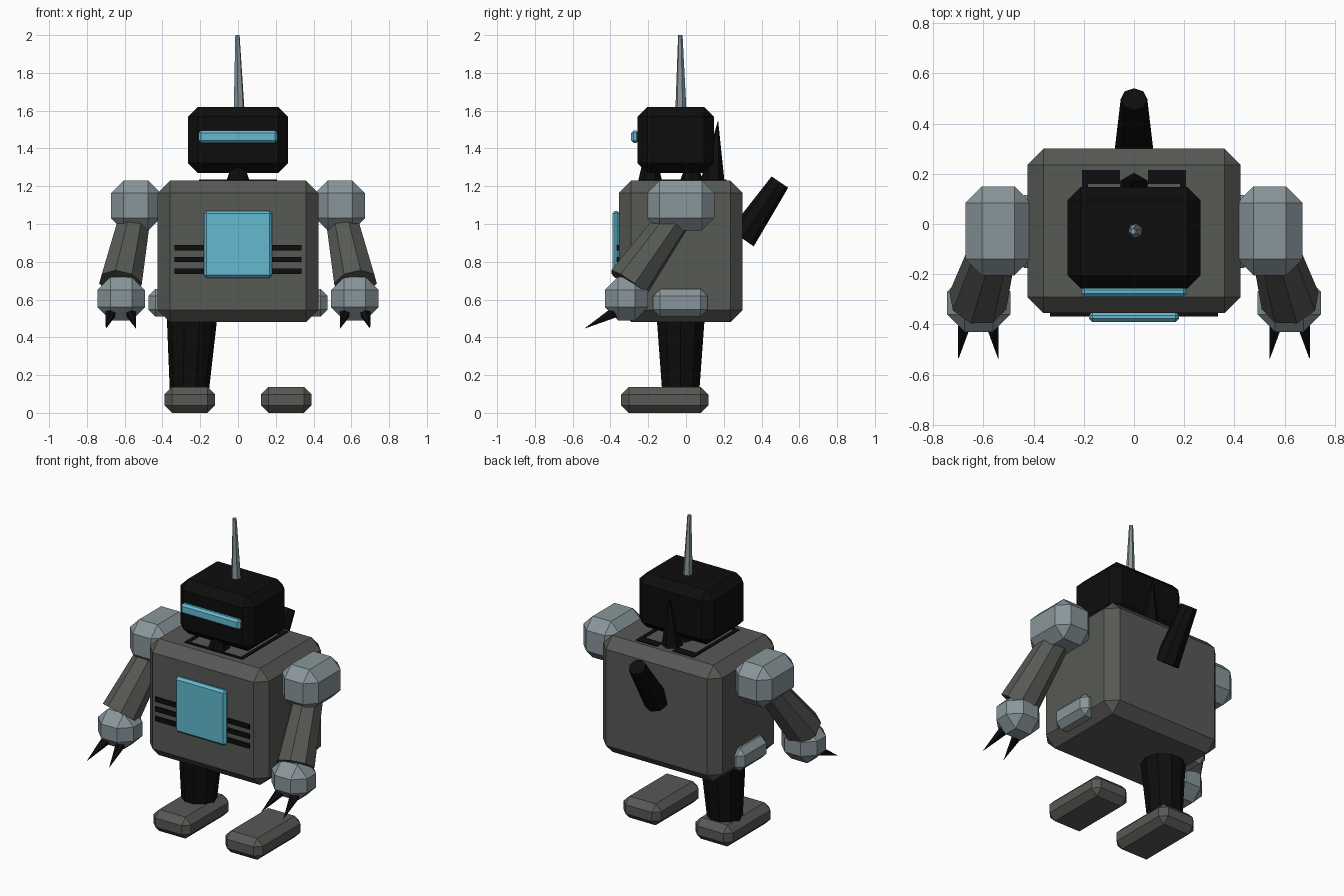
import bpy, bmesh
from mathutils import Vector, Matrix

old = bpy.data.objects.get("Cube")
if old:
    bpy.data.objects.remove(old, do_unlink=True)


def material(name, rgb):
    m = bpy.data.materials.new(name)
    m.use_nodes = True
    color = (*rgb, 1)
    m.diffuse_color = color
    m.node_tree.nodes["Principled BSDF"].inputs["Base Color"].default_value = color
    return m


GREY = material("dark grey", (0.095, 0.10, 0.09))
BLACK = material("black", (0.004, 0.004, 0.004))
STEEL = material("blue grey steel", (0.25, 0.305, 0.325))
CYAN = material("cyan", (0.125, 0.49, 0.63))


def finish(name, bm, mat):
    bmesh.ops.recalc_face_normals(bm, faces=bm.faces)
    me = bpy.data.meshes.new(name)
    bm.to_mesh(me)
    bm.free()
    me.materials.append(mat)
    ob = bpy.data.objects.new(name, me)
    bpy.context.scene.collection.objects.link(ob)
    return ob


def block(name, x, y, z, mat, chamfer=0.0):
    """Chamfered box from (min, max) ranges."""
    ranges = (x, y, z)
    size = Vector([hi - lo for lo, hi in ranges])
    mid = Vector([(hi + lo) / 2 for lo, hi in ranges])
    bm = bmesh.new()
    bmesh.ops.create_cube(bm, size=1, matrix=Matrix.Translation(mid) @ Matrix.Diagonal(size).to_4x4())
    if chamfer:
        bmesh.ops.bevel(bm, geom=bm.edges[:], offset=chamfer, segments=1,
                        affect='EDGES', profile=0.5)
    return finish(name, bm, mat)


def taper(name, start, end, r1, r2, mat, sides=8):
    """Tapered prism between two points."""
    a, b = Vector(start), Vector(end)
    d = b - a
    bm = bmesh.new()
    mat4 = Matrix.Translation((a + b) / 2) @ d.to_track_quat('Z', 'Y').to_matrix().to_4x4()
    bmesh.ops.create_cone(bm, cap_ends=True, segments=sides, radius1=r1, radius2=r2,
                          depth=d.length, matrix=mat4)
    return finish(name, bm, mat)


# Torso and front fittings
block("torso", (-0.425, 0.425), (-0.355, 0.30), (0.48, 1.23), GREY, 0.065)
block("chest_panel", (-0.18, 0.18), (-0.39, -0.35), (0.715, 1.07), CYAN, 0.014)
for i in range(3):
    z = 0.75 + i * 0.062
    block(f"vent_slot_{i + 1}", (-0.335, 0.335), (-0.368, -0.35), (z - 0.014, z + 0.014), BLACK)

# Head, visor and antenna
block("head", (-0.265, 0.265), (-0.257, 0.147), (1.27, 1.62), BLACK, 0.052)
block("visor", (-0.21, 0.21), (-0.29, -0.25), (1.43, 1.495), CYAN, 0.013)
taper("antenna", (0.006, -0.027, 1.60), (-0.003, -0.03, 2.0), 0.03, 0.012, STEEL, 6)

# Collar frame and neck spikes
for s, side in ((-1, "right"), (1, "left")):
    x = s * 0.195
    block(f"collar_{side}", (x - 0.012, x + 0.012), (-0.25, 0.215), (1.225, 1.235), BLACK)
    a, b = sorted((s * 0.055, s * 0.205))
    block(f"collar_back_{side}", (a, b), (0.16, 0.215), (1.225, 1.235), BLACK)
block("collar_front", (-0.205, 0.205), (-0.25, -0.23), (1.225, 1.235), BLACK)
taper("front_neck_spike", (0, -0.19, 1.22), (0, -0.19, 1.5), 0.065, 0.0, BLACK, 6)
taper("neck", (0, 0.03, 1.22), (0, 0.03, 1.3), 0.065, 0.035, BLACK)
taper("back_neck_spike", (0, 0.14, 1.22), (0, 0.17, 1.55), 0.065, 0.0, BLACK, 6)

# Exhaust pipe on the back
taper("back_pipe", (0, 0.295, 0.925), (0, 0.497, 1.222), 0.077, 0.053, BLACK)

# Mirrored limbs
for s, side in ((-1, "right"), (1, "left")):
    def span(lo, hi):
        return tuple(sorted((s * lo, s * hi)))

    block(f"shoulder_{side}", span(0.41, 0.672), (-0.205, 0.15), (0.965, 1.23), STEEL, 0.066)
    taper(f"arm_{side}", (s * 0.54, -0.03, 1.07), (s * 0.622, -0.305, 0.685),
          0.085, 0.118, GREY)
    block(f"hand_{side}", span(0.492, 0.745), (-0.43, -0.20), (0.49, 0.72), STEEL, 0.07)
    for k, label in ((-1, "inner"), (1, "outer")):
        taper(f"claw_{label}_{side}", (s * (0.62 + k * 0.045), -0.34, 0.55),
              (s * (0.62 + k * 0.08), -0.54, 0.445), 0.038, 0.0, BLACK, 5)
    block(f"hip_{side}", span(0.2, 0.475), (-0.175, 0.115), (0.51, 0.655), STEEL, 0.037)
    block(f"foot_{side}", span(0.122, 0.389), (-0.343, 0.118), (0, 0.138), GREY, 0.04)

# Single leg on the right
taper("leg_right", (-0.242, -0.028, 0.55), (-0.258, -0.028, 0.11), 0.137, 0.103, BLACK, 10)
